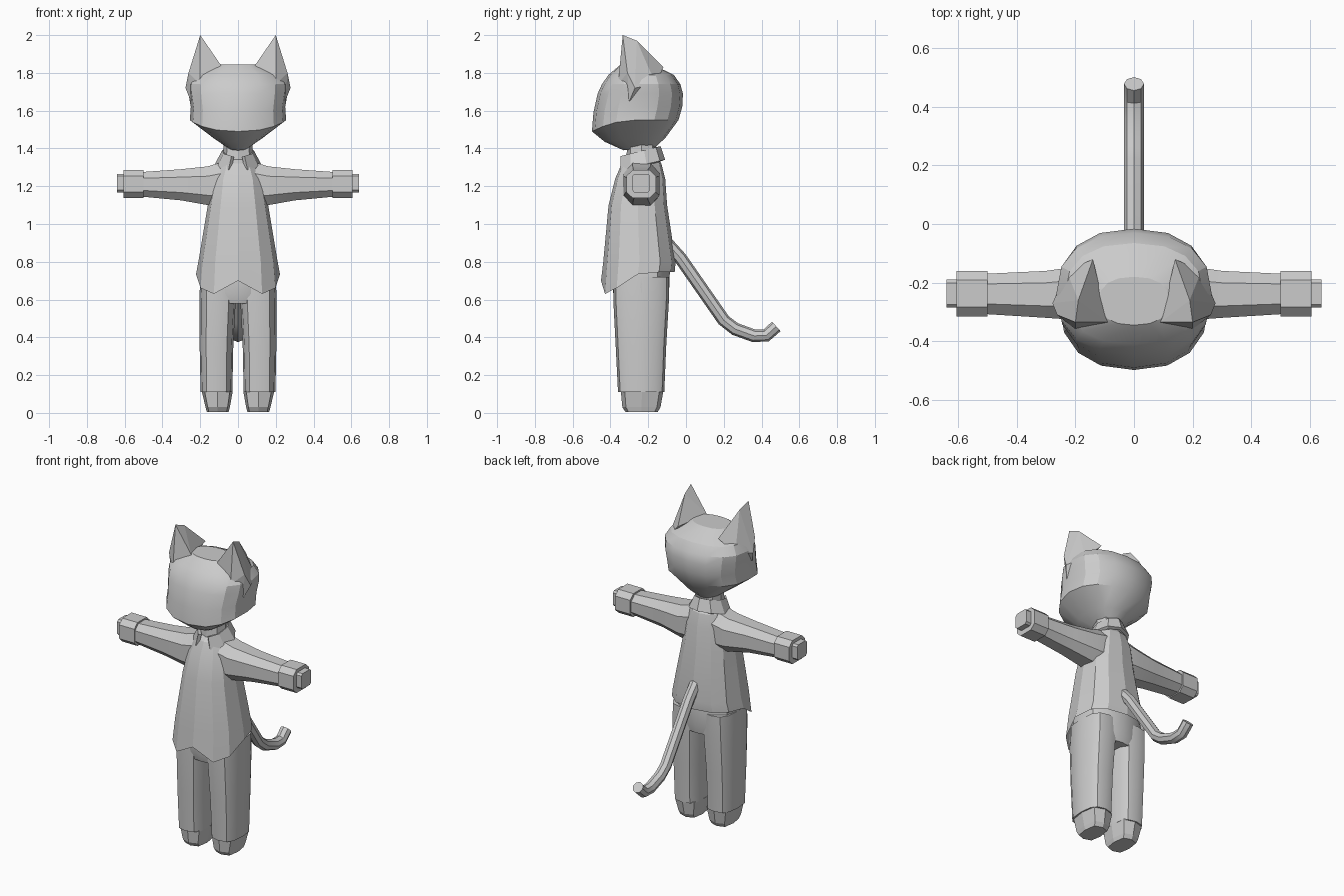
import bpy, bmesh, math
from mathutils import Vector

cube = bpy.data.objects.get("Cube")
if cube:
    bpy.data.objects.remove(cube, do_unlink=True)

grey = bpy.data.materials.new("plain grey")
grey.use_nodes = True
grey.diffuse_color = (0.6, 0.6, 0.6, 1)
grey.node_tree.nodes["Principled BSDF"].inputs["Base Color"].default_value = (0.6, 0.6, 0.6, 1)


def finish(name, bm, mirror=False, smooth=0):
    bmesh.ops.recalc_face_normals(bm, faces=bm.faces[:])
    mesh = bpy.data.meshes.new(name)
    bm.to_mesh(mesh)
    bm.free()
    mesh.materials.append(grey)
    ob = bpy.data.objects.new(name, mesh)
    bpy.context.collection.objects.link(ob)
    if smooth:
        bpy.ops.object.select_all(action='DESELECT')
        ob.select_set(True)
        bpy.context.view_layer.objects.active = ob
        bpy.ops.object.shade_smooth_by_angle(angle=math.radians(smooth))
    if mirror:
        ob.modifiers.new("Mirror", 'MIRROR').use_axis[0] = True
    return ob


def outline(lo_a, hi_a, lo_b, hi_b, n, power=1.0, turn=0.0):
    """Rounded outline that fits the given box in two axes."""
    def rounded(v):
        return math.copysign(abs(v) ** power, v) if abs(v) > 1e-6 else 0
    raw = [(rounded(math.cos(t)), rounded(math.sin(t)))
           for t in ((i + turn) * math.tau / n for i in range(n))]
    ma, mb = max(a for a, b in raw), max(b for a, b in raw)
    return [((lo_a + hi_a) / 2 + a / ma * (hi_a - lo_a) / 2,
             (lo_b + hi_b) / 2 + b / mb * (hi_b - lo_b) / 2) for a, b in raw]


def loft(name, rings, caps=(True, True), **kw):
    bm = bmesh.new()
    rows = [[bm.verts.new(p) for p in ring] for ring in rings]
    n = len(rows[0])
    for low, high in zip(rows, rows[1:]):
        for i in range(n):
            j = (i + 1) % n
            bm.faces.new((low[i], low[j], high[j], high[i]))
    for row, cap in ((rows[0], caps[0]), (rows[-1], caps[1])):
        if cap:
            bm.faces.new(row)
    return finish(name, bm, **kw)


def level(z, x0, x1, y0, y1, n=12, power=0.8):
    return [(x, y, z) for x, y in outline(x0, x1, y0, y1, n, power)]


def across(x, y0, y1, z0, z1, power=0.8):
    return [(x, y, z) for y, z in outline(y0, y1, z0, z1, 8, power, 0.5)]


def hull(name, points, **kw):
    bm = bmesh.new()
    for p in points:
        bm.verts.new(p)
    bmesh.ops.convex_hull(bm, input=bm.verts[:])
    bmesh.ops.dissolve_limit(bm, angle_limit=0.05, verts=bm.verts[:], edges=bm.edges[:])
    return finish(name, bm, **kw)


# Head: wide cheeks, jaw dipping towards the front
head = []
for z, w, front, back, dip in ((1.40, .05, -.33, -.17, .01), (1.455, .13, -.43, -.11, .02),
                               (1.55, .255, -.498, -.04, .06), (1.62, .25, -.49, -.02, .03),
                               (1.69, .262, -.468, -.016, 0), (1.74, .265, -.445, -.03, 0),
                               (1.79, .235, -.41, -.065, 0), (1.845, .12, -.345, -.18, 0)):
    ring = level(z, -w, w, front, back, 16, .85)
    mid = (front + back) / 2
    head.append([(x, y, z - dip * max(0, (mid - y) / (mid - front)) ** 2) for x, y, z in ring])
loft("head", head, smooth=22)

# Ears: upright front edge, ridge sloping to the back of the skull
hull("ear", [(.2, -.335, 2), (.19, -.26, 1.97), (.09, -.335, 1.84), (.14, -.12, 1.83),
             (.262, -.31, 1.8), (.278, -.27, 1.72), (.25, -.3, 1.65),
             (.2, -.36, 1.74), (.23, -.16, 1.74)], mirror=True)

# Neck
loft("neck", [level(1.27, -.085, .085, -.32, -.16, 8), level(1.44, -.075, .075, -.31, -.16, 8)])

# Collar: tilted band, open at the front
bm = bmesh.new()
rows = []
for i in range(9):
    t = math.radians(-90 + 24 + i * 39)
    c, s = math.cos(t), math.sin(t)
    upper, lower = (.085 * c, -.245 + .11 * s), (.125 * c, -.235 + .125 * s)
    rows.append((bm.verts.new((*upper, 1.385 + .25 * (upper[1] + .245))),
                 bm.verts.new((*lower, 1.312 + .23 * (lower[1] + .235)))))
for (a, b), (c, d) in zip(rows, rows[1:]):
    bm.faces.new((a, b, d, c))
collar = finish("collar", bm)
collar.modifiers.new("Thickness", 'SOLIDIFY').thickness = 0.02

# Shirt: flares downward, hem rises to the sides with a notch at the front
shirt = []
for z, w, front, back in ((.7, .222, -.45, -.06), (.8, .21, -.438, -.055), (1.1, .16, -.41, -.1),
                          (1.24, .135, -.375, -.11), (1.32, .1, -.34, -.13), (1.345, .06, -.31, -.15)):
    shirt.append(level(z, -w, w, front, back, 12, .8))


def hem(x, y):
    if abs(x) < .01 and y < -.3:
        return .7
    return min(.745, .63 + .65 * max(0, y + .415))


shirt[0] = [(x, y, hem(x, y)) for x, y, z in shirt[0]]
loft("shirt", shirt, caps=(False, True), smooth=15)

# Sleeves, cuffs and hands
loft("sleeve", [across(.06, -.33, -.14, 1.09, 1.335), across(.16, -.33, -.14, 1.1, 1.305),
                across(.3, -.32, -.16, 1.125, 1.29), across(.51, -.307, -.17, 1.145, 1.275)],
     mirror=True, smooth=25)
loft("cuff", [across(x, -.315, -.16, 1.138, 1.285, .6) for x in (.5, .605)], mirror=True)
loft("hand", [across(x, -.285, -.19, 1.168, 1.265, .3) for x in (.55, .64)], mirror=True)

# Trousers: hips joined to two straight legs
loft("hips", [level(.58, -.19, .19, -.37, -.1), level(.63, -.203, .203, -.385, -.09),
              level(.76, -.2, .2, -.39, -.085), level(.9, -.17, .17, -.36, -.11)], smooth=30)
loft("trouser_leg", [level(.11, .03, .198, -.36, -.115, 12, .7), level(.35, .025, .203, -.372, -.105, 12, .7),
                     level(.6, .012, .204, -.385, -.09, 12, .7), level(.72, .01, .2, -.385, -.09, 12, .7)],
     mirror=True, smooth=40)

# Feet
loft("foot", [level(.005, .05, .165, -.32, -.15, 8, .6), level(.03, .043, .172, -.337, -.135, 8, .6),
              level(.115, .028, .192, -.345, -.12, 8, .6)], mirror=True)

# Tail: tube hanging behind, curling up at the tip
path = [Vector((0, y, z)) for y, z in ((-.12, .92), (-.03, .82), (.2, .49), (.26, .444),
                                       (.36, .408), (.425, .41), (.478, .458))]
tail = []
for i, p in enumerate(path):
    along = (path[min(i + 1, len(path) - 1)] - path[max(i - 1, 0)]).normalized()
    up = along.cross(Vector((1, 0, 0)))
    tail.append([p + Vector((.034 * a, 0, 0)) + up * .034 * b
                 for a, b in outline(-1, 1, -1, 1, 8)])
loft("tail", tail, smooth=40)
